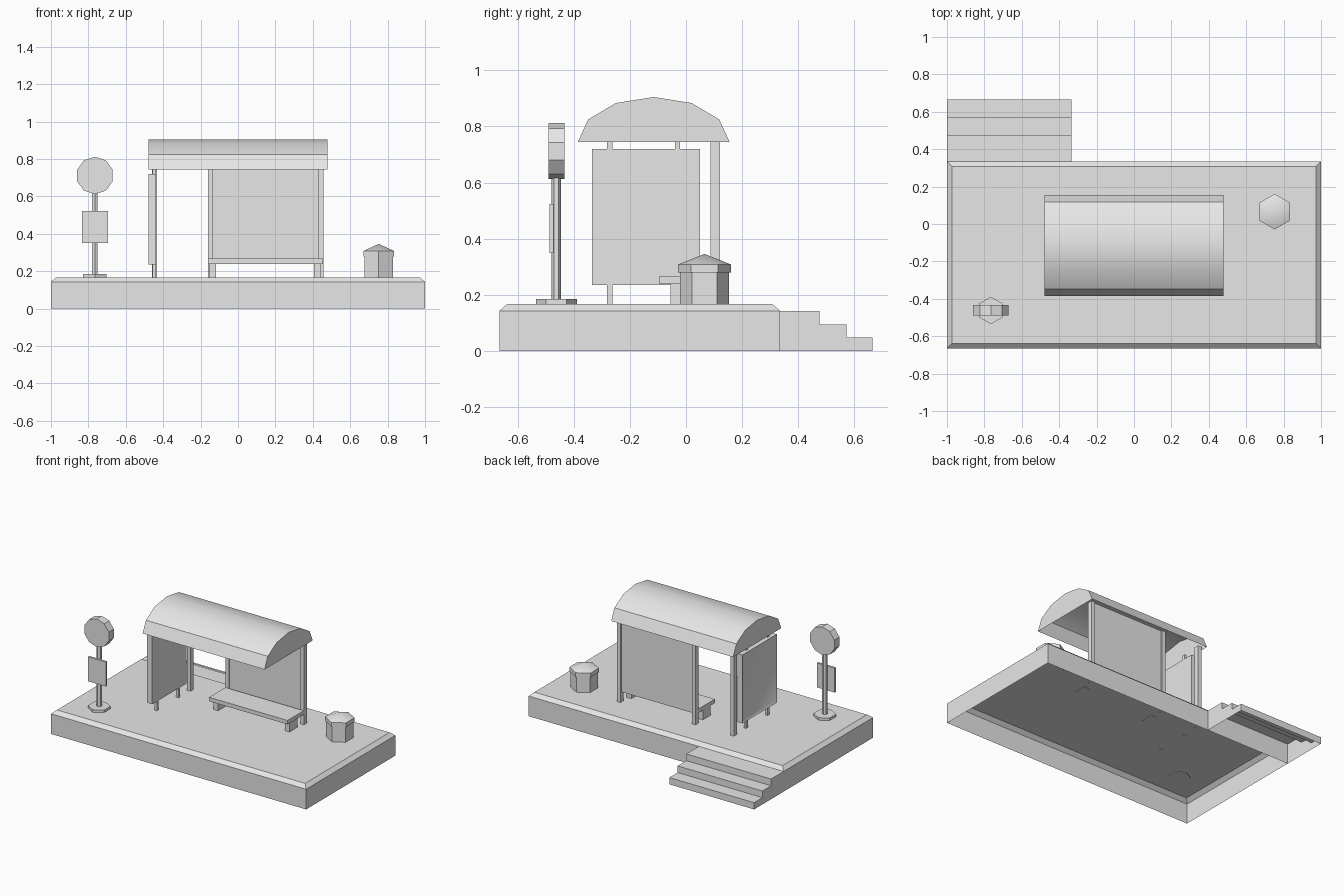
import bpy, bmesh
from math import radians, sin, cos, pi
from mathutils import Matrix, Vector

cube = bpy.data.objects.get("Cube")
if cube:
    bpy.data.objects.remove(cube, do_unlink=True)

grey = bpy.data.materials.new("plain_grey")
grey.use_nodes = True
grey.diffuse_color = (0.8, 0.8, 0.8, 1)
grey.node_tree.nodes["Principled BSDF"].inputs["Base Color"].default_value = (0.8, 0.8, 0.8, 1)


def finish(name, bm):
    """Turn a bmesh into an object, smooth only across shallow edges."""
    bmesh.ops.recalc_face_normals(bm, faces=bm.faces)
    for f in bm.faces:
        f.smooth = True
    for e in bm.edges:
        e.smooth = len(e.link_faces) == 2 and e.calc_face_angle() < radians(30)
    mesh = bpy.data.meshes.new(name)
    bm.to_mesh(mesh)
    bm.free()
    mesh.materials.append(grey)
    obj = bpy.data.objects.new(name, mesh)
    bpy.context.collection.objects.link(obj)
    return obj


def box_bm(x, y, z):
    bm = bmesh.new()
    size = [b - a for a, b in (x, y, z)]
    mid = [(a + b) / 2 for a, b in (x, y, z)]
    bmesh.ops.create_cube(bm, size=1, matrix=Matrix.Translation(mid) @ Matrix.Diagonal((*size, 1)))
    return bm


def box(name, x, y, z):
    return finish(name, box_bm(x, y, z))


def facing(bm, direction):
    bm.normal_update()
    return [f for f in bm.faces if f.normal.dot(Vector(direction)) > 0.99]


def stack(name, centre, rings, sides=6):
    """Upright prism through (radius, height) rings, corners pointing along y."""
    bm = bmesh.new()
    loops = []
    for r, z in rings:
        if r == 0:
            loops.append([bm.verts.new((*centre, z))] * sides)
            continue
        angles = [pi / 2 + 2 * pi * i / sides for i in range(sides)]
        loops.append([bm.verts.new((centre[0] + r * cos(a), centre[1] + r * sin(a), z)) for a in angles])
    for low, high in zip(loops, loops[1:]):
        for i in range(sides):
            j = (i + 1) % sides
            quad = dict.fromkeys((low[i], low[j], high[j], high[i]))
            bm.faces.new(list(quad))
    bm.faces.new(loops[0][::-1])
    if rings[-1][0]:
        bm.faces.new(loops[-1])
    return finish(name, bm)


def extrude_x(name, profile, x0, x1, open_edges):
    """Sweep a (y, z) profile along x, leaving the listed profile edges open."""
    bm = bmesh.new()
    a, b = ([bm.verts.new((x, y, z)) for y, z in profile] for x in (x0, x1))
    n = len(profile)
    for i in range(n):
        if i not in open_edges:
            j = (i + 1) % n
            bm.faces.new((a[i], a[j], b[j], b[i]))
    bm.faces.new(a)
    bm.faces.new(b[::-1])
    return finish(name, bm)


# Platform: hollow below, with a chamfered top rim
FLOOR = 0.167
bm = box_bm((-1, 1), (-0.665, 0.335), (0, 0.143))
bmesh.ops.delete(bm, geom=facing(bm, (0, 0, -1)), context='FACES')
top = facing(bm, (0, 0, 1))
bmesh.ops.inset_region(bm, faces=top, thickness=0.027, use_even_offset=True)
bmesh.ops.translate(bm, verts=top[0].verts, vec=(0, 0, FLOOR - 0.143))
finish("platform", bm)

# Steps behind the platform, hollow below
steps = [(0.335, 0), (0.335, 0.143), (0.475, 0.143), (0.475, 0.095),
         (0.572, 0.095), (0.572, 0.048), (0.665, 0.048), (0.665, 0)]
extrude_x("rear_steps", steps, -1, -0.335, (0, 7))

# Arched roof: half a twelve-sided cylinder, open below
EAVE = 0.745
arch = [(-0.115 - 0.27 * cos(pi * i / 6), EAVE + 0.16 * sin(pi * i / 6)) for i in range(7)]
extrude_x("roof", arch, -0.478, 0.478, (6,))

# Rear posts and the back panel between two of them
SINK = FLOOR - 0.004
for name, x in (("right", -0.46), ("middle", -0.16), ("left", 0.429)):
    box("rear_post_" + name, (x, x + 0.027), (0.087, 0.122), (SINK, EAVE + 0.01))
box("back_panel", (-0.133, 0.429), (0.097, 0.112), (0.24, EAVE + 0.01))

# Side notice panel with a recessed outer face, on two slim posts
bm = box_bm((-0.478, -0.438), (-0.335, 0.05), (0.235, 0.72))
outer = facing(bm, (-1, 0, 0))
bmesh.ops.inset_region(bm, faces=outer, thickness=0.022)
bmesh.ops.translate(bm, verts=outer[0].verts, vec=(0.008, 0, 0))
finish("side_panel", bm)
for name, y in (("front", -0.281), ("rear", -0.04)):
    box("side_post_" + name, (-0.457, -0.439), (y, y + 0.019), (SINK, EAVE + 0.01))

# Bench
box("bench_seat", (-0.16, 0.455), (-0.095, 0.087), (0.239, 0.267))
for name, x in (("right", -0.155), ("left", 0.406)):
    box("bench_leg_" + name, (x, x + 0.037), (-0.055, 0.032), (SINK, 0.24))

# Stop sign pole with foot, round plate and timetable
SIGN = (-0.765, -0.462)
stack("sign_foot", SIGN, [(0.073, SINK), (0.073, 0.185)])
stack("sign_pole", SIGN, [(0.017, 0.18), (0.017, 0.63)])
bm = bmesh.new()
bmesh.ops.create_cone(bm, cap_ends=True, segments=10, radius1=0.1, radius2=0.1, depth=0.057,
                      matrix=Matrix.Translation((*SIGN, 0.712)) @ Matrix.Rotation(pi / 2, 4, 'X'))
finish("sign_disc", bm)
box("timetable_board", (-0.835, -0.695), (-0.487, -0.472), (0.35, 0.523))

# Litter bin with an overhanging pointed lid
BIN = (0.752, 0.066)
stack("bin_body", BIN, [(0.088, SINK), (0.088, 0.285)])
stack("bin_lid", BIN, [(0.095, 0.279), (0.095, 0.308), (0, 0.346)])
